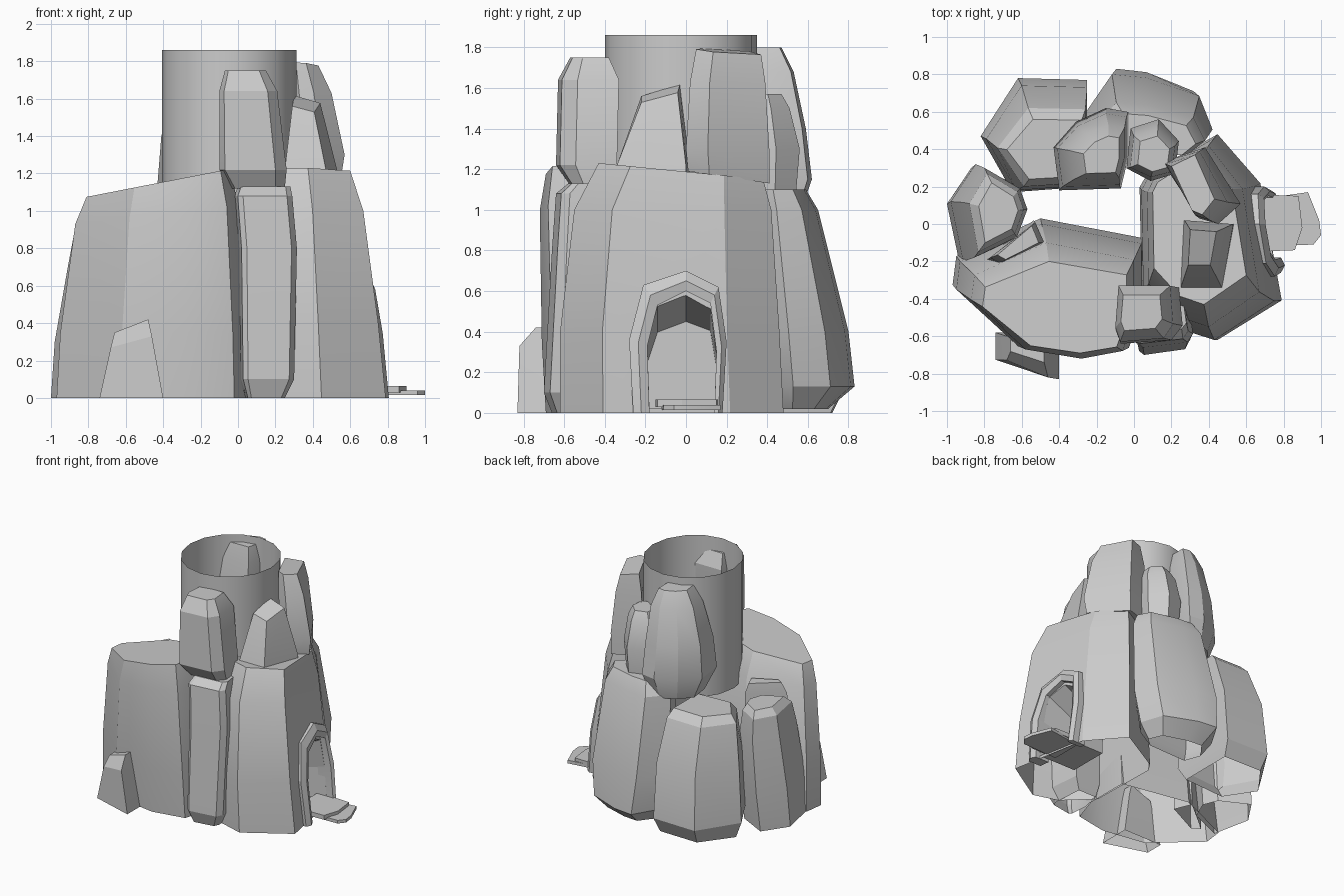
import bpy, bmesh
from math import cos, sin, pi, radians

if "Cube" in bpy.data.objects:
    bpy.data.objects.remove(bpy.data.objects["Cube"])


def finish(name, bm, angle=22):
    bmesh.ops.recalc_face_normals(bm, faces=bm.faces)
    me = bpy.data.meshes.new(name)
    bm.to_mesh(me)
    bm.free()
    ob = bpy.data.objects.new(name, me)
    bpy.context.collection.objects.link(ob)
    bpy.ops.object.select_all(action='DESELECT')
    ob.select_set(True)
    bpy.context.view_layer.objects.active = ob
    if angle:
        bpy.ops.object.shade_smooth_by_angle(angle=radians(angle))
    return ob


def loft(name, rings, caps=True, closed=False, angle=22):
    bm = bmesh.new()
    vs = [[bm.verts.new(p) for p in r] for r in rings]
    n = len(vs[0])
    pairs = list(zip(vs, vs[1:])) + ([(vs[-1], vs[0])] if closed else [])
    for a, b in pairs:
        for i in range(n if not closed else n - 1):
            j = (i + 1) % n
            bm.faces.new((a[i], a[j], b[j], b[i]))
    if closed:  # end faces of an open sweep
        bm.faces.new([r[0] for r in vs])
        bm.faces.new([r[-1] for r in vs])
    elif caps:
        bm.faces.new(vs[0])
        bm.faces.new(vs[-1])
    return finish(name, bm, angle)


def rock(name, foot, levels):
    """Plan outline fitted to a box (z, x0, x1, y0, y1[, tilt_x, tilt_y]) per level."""
    xs, ys = [p[0] for p in foot], [p[1] for p in foot]
    uv = [((x - min(xs)) / (max(xs) - min(xs)), (y - min(ys)) / (max(ys) - min(ys)))
          for x, y in foot]
    rings = []
    for z, x0, x1, y0, y1, *t in levels:
        tx, ty = t if t else (0, 0)
        rings.append([(x0 + u * (x1 - x0), y0 + v * (y1 - y0),
                       z + tx * (2 * u - 1) + ty * (2 * v - 1)) for u, v in uv])
    return loft(name, rings)


def open_bottom(ob):
    """Ground boulders are hollow shells without a floor."""
    bm = bmesh.new()
    bm.from_mesh(ob.data)
    bm.normal_update()
    low = [f for f in bm.faces if f.normal.z < -.9 and max(v.co.z for v in f.verts) < .022]
    bmesh.ops.delete(bm, geom=low, context='FACES')
    bm.to_mesh(ob.data)
    bm.free()


# Lower ring of boulders
front_left = rock("front_left_boulder",
     [(-.97, -.34), (-.95, -.18), (-.5, .03), (.05, -.08), (.05, -.45), (-.02, -.67), (-.28, -.72), (-.63, -.66)],
     [(0, -.97, .05, -.69, .03), (.35, -.95, .04, -.71, 0),
      (.98, -.87, 0, -.72, -.1, .05, 0), (1.15, -.81, -.04, -.69, -.2, .075, 0)])
pillar = rock("front_pillar",
     [(0, -.66), (.03, -.68), (.28, -.65), (.31, -.6), (.28, -.32), (.03, -.32), (-.02, -.5)],
     [(0, .04, .25, -.66, -.35), (.1, .01, .3, -.7, -.33), (.8, 0, .315, -.66, -.33),
      (1.08, -.02, .29, -.64, -.33), (1.13, 0, .28, -.58, -.35)])
door_rock = rock("doorway_boulder",
     [(.44, -.61), (.77, -.4), (.66, .22), (.44, .48), (.08, .27), (.04, .2), (.05, -.35), (.25, -.55)],
     [(0, .03, .79, -.62, .48), (.4, .04, .75, -.62, .46),
      (1.0, .07, .67, -.55, .42), (1.19, .1, .6, -.43, .38, 0, -.04)])
back = rock("back_boulder",
     [(-.27, .6), (-.13, .83), (.05, .81), (.33, .7), (.4, .5), (.3, .38), (-.2, .36)],
     [(.02, -.15, .3, .45, .7), (.13, -.22, .38, .4, .83), (.4, -.26, .42, .38, .8),
      (1.0, -.22, .38, .36, .65), (1.1, -.16, .33, .36, .59)])
back_left = rock("back_left_boulder",
     [(-.82, .47), (-.62, .78), (-.25, .77), (-.25, .2), (-.65, .17)],
     [(0, -.78, -.27, .25, .72), (.12, -.82, -.25, .17, .78), (.55, -.79, -.25, .18, .74),
      (.87, -.73, -.26, .2, .62), (.93, -.68, -.28, .24, .56)])
left = rock("left_boulder",
     [(-1, .12), (-.86, .32), (-.62, .2), (-.57, .08), (-.64, -.08), (-.93, -.2)],
     [(0, -1, -.6, -.2, .3), (.3, -.98, -.57, -.2, .32), (.7, -.91, -.57, -.18, .3),
      (.86, -.88, -.59, -.15, .27), (.91, -.83, -.62, -.1, .22)])
wedge = rock("left_wedge",
     [(-.78, -.17), (-.53, .02), (-.48, -.09), (-.72, -.2)],
     [(0, -.82, -.48, -.25, .02), (.9, -.77, -.48, -.21, .01), (.98, -.73, -.51, -.19, -.01)])
small = rock("small_foot_rock",
     [(-.74, -.58), (-.74, -.72), (-.4, -.82), (-.4, -.58)],
     [(0, -.74, -.4, -.83, -.58), (.3, -.68, -.46, -.82, -.6, .03, 0),
      (.385, -.66, -.48, -.74, -.6, .035, 0)])

# Upper ring of boulders leaning on the tube
rock("upper_front_rock",
     [(-.1, -.56), (-.07, -.64), (.2, -.62), (.26, -.54), (.24, -.33), (-.08, -.33)],
     [(1.12, -.04, .25, -.57, -.36), (1.22, -.1, .26, -.64, -.34),
      (1.64, -.1, .21, -.63, -.33), (1.75, -.07, .15, -.57, -.38)])
rock("upper_right_rock",
     [(.25, -.35), (.47, -.35), (.53, -.02), (.27, 0)],
     [(1.12, .24, .54, -.36, .02), (1.22, .25, .53, -.34, .02),
      (1.57, .29, .44, -.22, -.03, -.02, .03)])
rock("upper_right_back_rock",
     [(.38, .41), (.57, .1), (.45, -.01), (.35, .02), (.15, .33)],
     [(1.16, .17, .55, .01, .41, 0, -.03), (1.3, .15, .57, 0, .41),
      (1.63, .17, .5, .02, .39), (1.78, .2, .43, .05, .37, -.01, -.015)])
rock("upper_back_small_rock",
     [(-.04, .3), (-.02, .52), (.12, .57), (.22, .45), (.2, .27), (.08, .23)],
     [(1.06, -.02, .22, .25, .54), (1.3, -.04, .24, .23, .56),
      (1.5, -.02, .22, .25, .51), (1.57, .02, .19, .28, .47)])
rock("upper_back_left_rock",
     [(-.43, .42), (-.31, .55), (-.15, .62), (-.03, .6), (-.03, .37), (-.07, .21), (-.4, .2)],
     [(.98, -.36, -.08, .25, .56), (1.15, -.43, -.03, .18, .62), (1.4, -.41, -.04, .2, .59),
      (1.68, -.34, -.05, .24, .53), (1.8, -.27, -.08, .27, .47)])

# Open tube
loft("tube", [[(-.047 + .36 * cos(i * pi / 8), -.025 + .375 * sin(i * pi / 8), z)
               for i in range(16)] for z in (.9, 1.86)], caps=False, angle=30)

# Doorway recess with a sloping ceiling, cut into the boulder
inner = [(-.18, 0), (-.19, .33), (-.14, .53), (0, .6), (.12, .54), (.15, .3), (.14, 0)]
outer = [(-.26, 0), (-.28, .36), (-.21, .63), (0, .7), (.16, .62), (.2, .35), (.18, 0)]
cutter = loft("doorway_cutter", [[(x, y, max(z * s, .025)) for y, z in inner]
                                 for x, s in ((.42, .75), (.7, 1), (1, 1))], angle=0)
cutter.hide_render = True
mod = door_rock.modifiers.new("doorway", 'BOOLEAN')
mod.operation, mod.object, mod.solver = 'DIFFERENCE', cutter, 'EXACT'
bpy.context.view_layer.objects.active = door_rock
bpy.ops.object.modifier_apply(modifier=mod.name)
bpy.data.objects.remove(cutter)
for ob in (front_left, pillar, door_rock, back, back_left, left, wedge, small):
    open_bottom(ob)


# Door frame following the slanted wall
def on_wall(y, z, out):
    return (.795 - .12 * (y + .25) - .14 * max(z - .1, 0) + out, y, z)


edge = [((a + c) / 2, (b + d) / 2) for (a, b), (c, d) in zip(inner, outer)]
loft("door_frame", [[on_wall(y, z, o) for y, z in prof] for prof, o in
                    ((inner, -.12), (inner, 0), (edge, .015), (outer, -.01), (outer, -.12))],
     closed=True, angle=15)

# Steps
for name, pts, z0, z1 in (
        ("upper_step", [(.6, -.15), (.86, -.14), (.9, -.02), (.88, .15), (.6, .16)], .03, .065),
        ("lower_step", [(.65, -.12), (.96, -.11), (1, -.06), (.99, .02), (.93, .17), (.65, .13)], .015, .04)):
    loft(name, [[(x, y, z) for x, y in pts] for z in (z0, z1)], angle=20)
